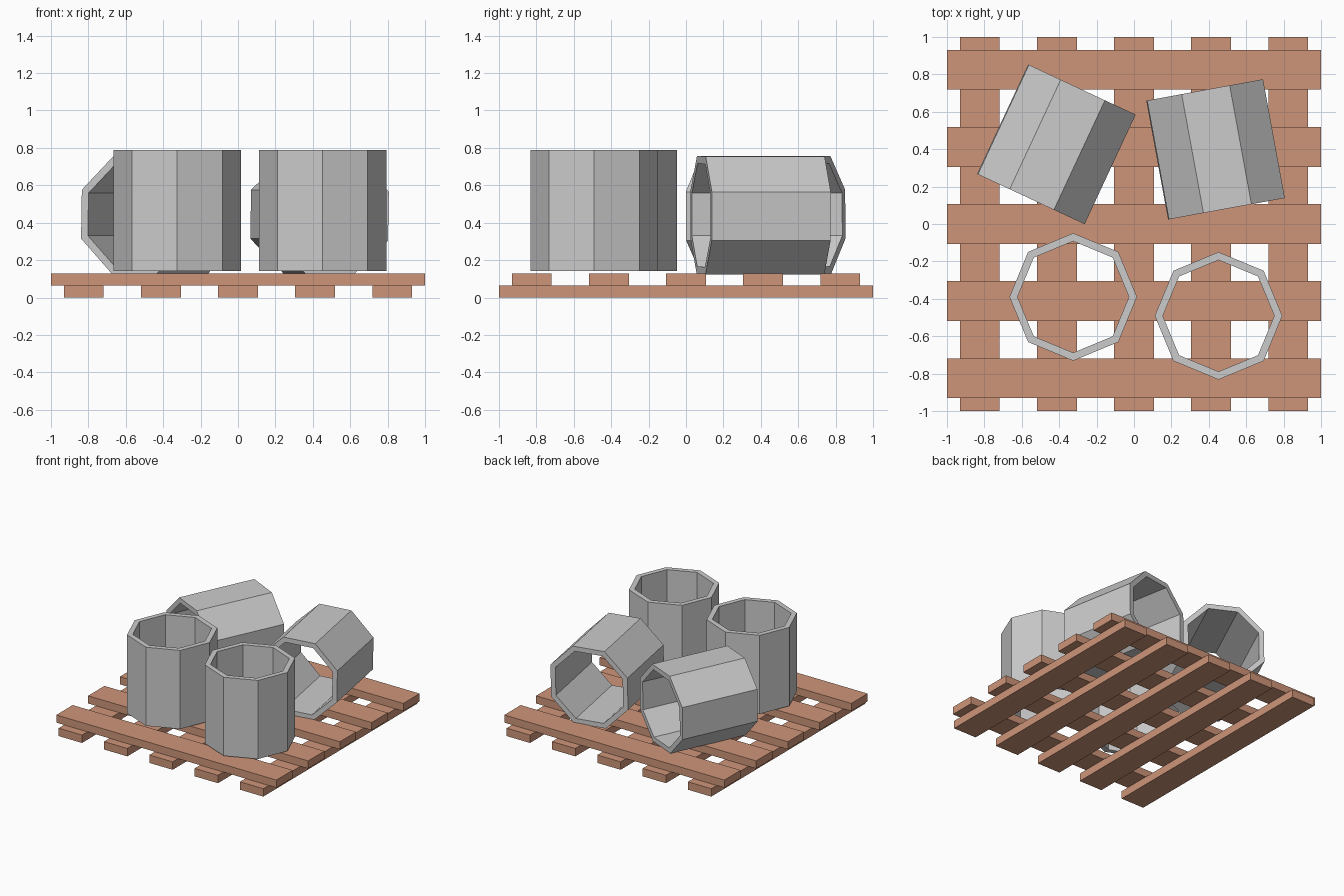
import bpy, bmesh
from math import radians, cos, sin, pi

if "Cube" in bpy.data.objects:
    bpy.data.objects.remove(bpy.data.objects["Cube"])

wood = bpy.data.materials.new("wood")
wood.diffuse_color = (0.62, 0.30, 0.19, 1)
wood.use_nodes = True
wood.node_tree.nodes["Principled BSDF"].inputs["Base Color"].default_value = wood.diffuse_color
SIDES, R_OUT, R_IN, LENGTH = 8, 0.341, 0.298, 0.646


def finish(bm, name):
    bmesh.ops.recalc_face_normals(bm, faces=bm.faces)
    mesh = bpy.data.meshes.new(name)
    bm.to_mesh(mesh)
    bm.free()
    ob = bpy.data.objects.new(name, mesh)
    bpy.context.collection.objects.link(ob)
    return ob


def slat(name, loc, size):
    bm = bmesh.new()
    bmesh.ops.create_cube(bm, size=1)
    bmesh.ops.scale(bm, vec=size, verts=bm.verts)
    ob = finish(bm, name)
    ob.location = loc
    ob.data.materials.append(wood)


def pipe(name, loc, rot=(0, 0, 0), spin=0):
    """Open octagonal tube along local z, centred on its origin."""
    bm = bmesh.new()
    h = LENGTH / 2
    # wall section swept round the axis
    section = [(R_OUT, -h), (R_OUT, h), (R_IN, h), (R_IN, -h)]
    rings = []
    for i in range(SIDES):
        a = radians(spin) + 2 * pi * i / SIDES
        rings.append([bm.verts.new((r * cos(a), r * sin(a), z)) for r, z in section])
    for i in range(SIDES):
        p, q = rings[i], rings[(i + 1) % SIDES]
        for k in range(4):
            m = (k + 1) % 4
            bm.faces.new((p[k], q[k], q[m], p[m]))
    ob = finish(bm, name)
    ob.location = loc
    ob.rotation_euler = [radians(r) for r in rot]


# pallet: lower slats along y, upper slats along x
for i in range(5):
    c = -0.824 + 0.412 * i
    slat(f"lower_slat_{i + 1}", (c, 0, 0.0325), (0.212, 2, 0.065))
    slat(f"upper_slat_{i + 1}", (0, c, 0.0965), (2, 0.212, 0.063))

# two upright pipes at the front
pipe("upright_pipe_left", (-0.325, -0.39, 0.466))
pipe("upright_pipe_right", (0.452, -0.491, 0.466))

# two pipes lying on a flat at the back, rolled by a degree
pipe("lying_pipe_left", (-0.415, 0.426, 0.440), (90, 0, -25), 21.5)
pipe("lying_pipe_right", (0.436, 0.399, 0.440), (90, 0, 10.4), 21.5)
